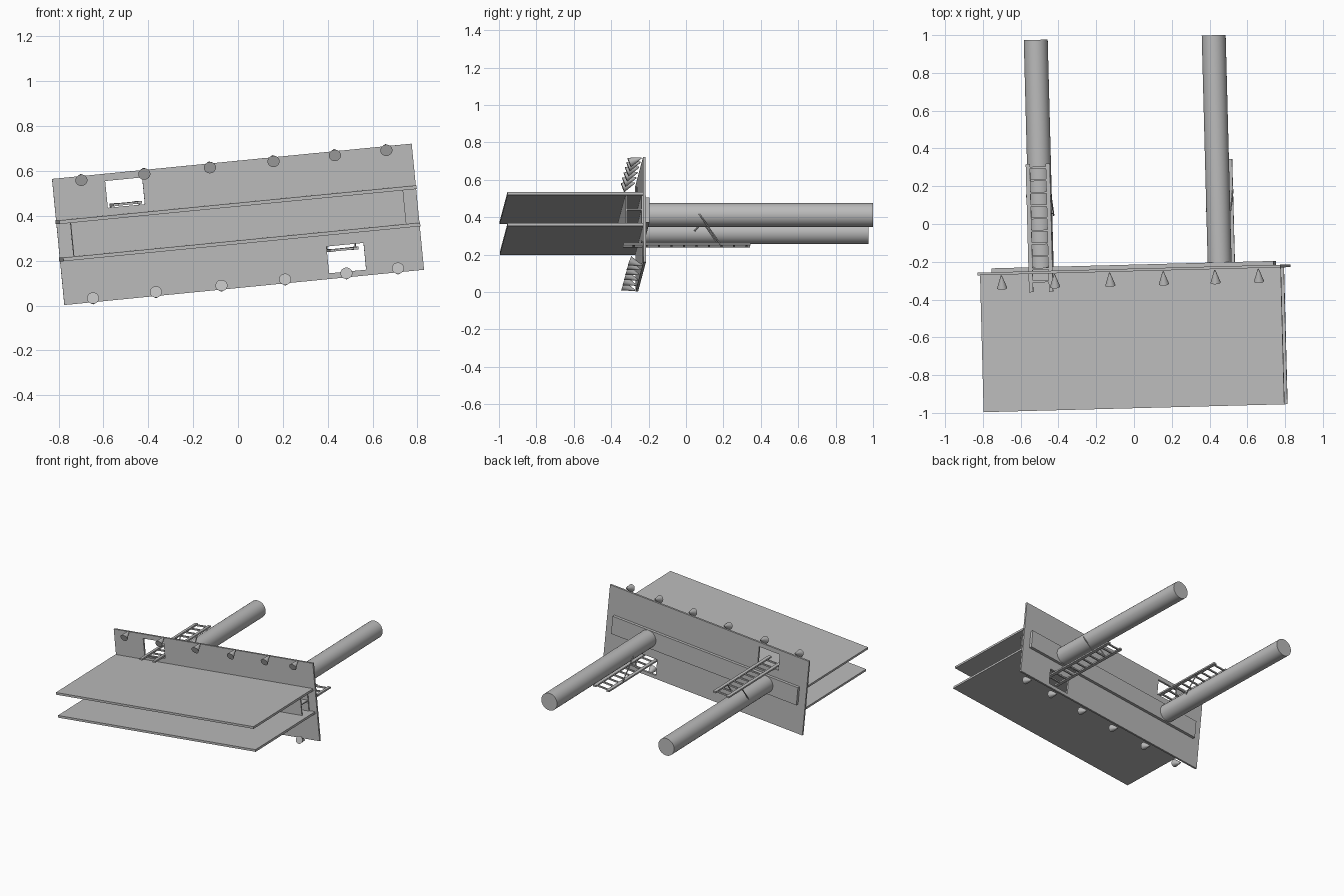
import bpy, bmesh, math
from mathutils import Matrix, Vector

cube = bpy.data.objects.get("Cube")
if cube:
    bpy.data.objects.remove(cube, do_unlink=True)

# The sign lies on its back, rolled and yawed slightly
PLACE = (Matrix.Translation((0, -0.243, 0.362))
         @ Matrix.Rotation(math.radians(1.5), 4, 'Z')
         @ Matrix.Rotation(math.radians(-5.6), 4, 'Y'))

grey = bpy.data.materials.new("plain_grey")
grey.use_nodes = True
grey.diffuse_color = (0.5, 0.5, 0.5, 1)
grey.node_tree.nodes["Principled BSDF"].inputs["Base Color"].default_value = (0.5, 0.5, 0.5, 1)


def finish(name, bm, smooth=False):
    bmesh.ops.recalc_face_normals(bm, faces=bm.faces)
    mesh = bpy.data.meshes.new(name)
    bm.to_mesh(mesh)
    bm.free()
    mesh.materials.append(grey)
    obj = bpy.data.objects.new(name, mesh)
    bpy.context.collection.objects.link(obj)
    obj.matrix_world = PLACE
    if smooth:
        bpy.ops.object.select_all(action='DESELECT')
        obj.select_set(True)
        bpy.context.view_layer.objects.active = obj
        bpy.ops.object.shade_smooth_by_angle(angle=math.radians(35))
    return obj


def add_box(bm, x0, x1, y0, y1, z0, z1):
    m = (Matrix.Translation(((x0 + x1) / 2, (y0 + y1) / 2, (z0 + z1) / 2))
         @ Matrix.Diagonal((x1 - x0, y1 - y0, z1 - z0, 1)))
    bmesh.ops.create_cube(bm, size=1, matrix=m)


def add_rod(bm, a, b, r0, r1, sides):
    a, b = Vector(a), Vector(b)
    m = Matrix.Translation((a + b) / 2) @ (b - a).to_track_quat('Z', 'Y').to_matrix().to_4x4()
    bmesh.ops.create_cone(bm, cap_ends=True, segments=sides, radius1=r0, radius2=r1,
                          depth=(b - a).length, matrix=m)


def box(name, *dims):
    bm = bmesh.new()
    add_box(bm, *dims)
    return finish(name, bm)


# Main board with two access openings
HX, HZ = 0.806, 0.2825
holes = [(-0.571, -0.405, 0.130, 0.250), (0.383, 0.549, -0.257, -0.137)]
xs = sorted({-HX, HX, *[v for h in holes for v in h[:2]]})
zs = sorted({-HZ, HZ, *[v for h in holes for v in h[2:]]})
bm = bmesh.new()
grid = {(x, z): bm.verts.new((x, -0.007, z)) for x in xs for z in zs}
for x0, x1 in zip(xs, xs[1:]):
    for z0, z1 in zip(zs, zs[1:]):
        cx, cz = (x0 + x1) / 2, (z0 + z1) / 2
        if not any(h[0] < cx < h[1] and h[2] < cz < h[3] for h in holes):
            bm.faces.new([grid[p] for p in ((x0, z0), (x1, z0), (x1, z1), (x0, z1))])
extruded = bmesh.ops.extrude_face_region(bm, geom=bm.faces[:])
bmesh.ops.translate(bm, vec=(0, 0.014, 0),
                    verts=[g for g in extruded["geom"] if isinstance(g, bmesh.types.BMVert)])
finish("main_board", bm)

# Two deep shelves in front
for label, z in (("upper", 0.089), ("lower", -0.078)):
    box(label + "_shelf", -0.81, 0.79, -0.732, -0.007, z - 0.008, z + 0.008)

# H-section beam between the shelves
bm = bmesh.new()
add_box(bm, -0.745, 0.745, -0.1, -0.092, -0.07, 0.081)
add_box(bm, -0.745, 0.745, -0.015, -0.007, -0.07, 0.081)
add_box(bm, -0.745, 0.745, -0.092, -0.015, 0.002, 0.009)
finish("cross_beam", bm)

# Rear panel carrying the posts
box("rear_panel", -0.75, 0.75, 0.007, 0.028, -0.064, 0.07)

# Lamps along both long edges, tilted towards the middle
lamp_x = (-0.678, -0.396, -0.102, 0.183, 0.458, 0.689)
for label, s in (("upper", 1), ("lower", -1)):
    for i, x in enumerate(lamp_x):
        bm = bmesh.new()
        add_rod(bm, (x, -0.012, s * 0.289), (x, -0.078, s * 0.264), 0.003, 0.027, 24)
        finish(f"{label}_lamp_{i + 1}", bm, True)

# Posts, each with a ladder and slanted ladder braces
for label, x, lx, lz in (("right", -0.490, -0.483, 0.140), ("left", 0.457, 0.458, -0.157)):
    bm = bmesh.new()
    add_rod(bm, (x, 0.028, 0.005), (x, 1.231, 0.005), 0.0635, 0.0635, 40)
    finish(label + "_post", bm, True)

    bm = bmesh.new()
    for side in (-1, 1):
        c = lx + side * 0.053
        add_box(bm, c - 0.011, c + 0.011, -0.104, 0.574, lz - 0.006, lz + 0.006)
    for i in range(10):
        y = 0.555 - i * 0.067
        add_box(bm, lx - 0.045, lx + 0.045, y - 0.005, y + 0.005, lz - 0.005, lz + 0.005)
    finish(label + "_ladder", bm)

    bm = bmesh.new()
    for side in (-1, 1):
        c = lx + side * 0.064
        add_rod(bm, (c, 0.30, 0.005), (c, 0.412, lz), 0.004, 0.004, 8)
    finish(label + "_ladder_braces", bm)
